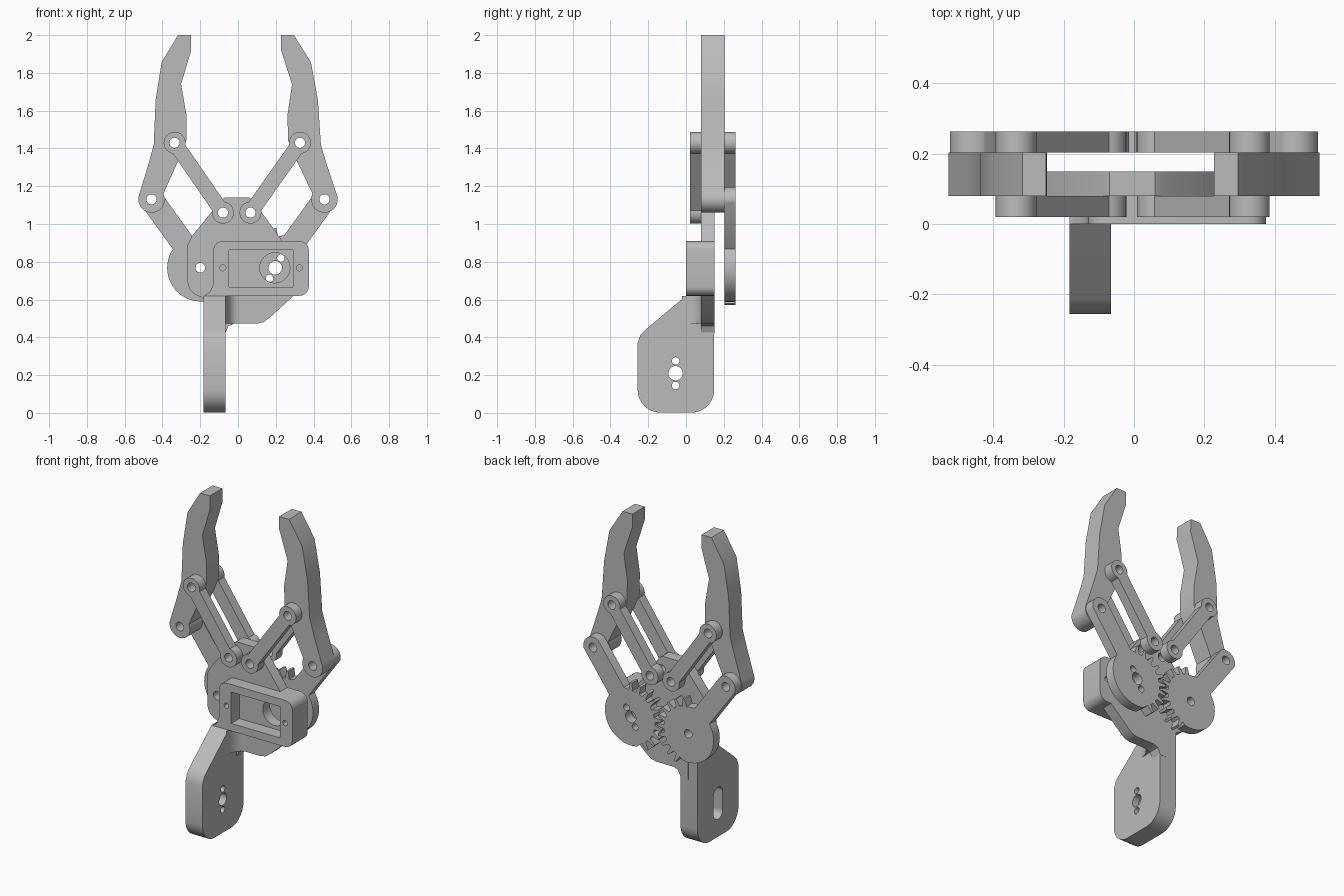
import bpy, bmesh, math
from mathutils import Matrix

if "Cube" in bpy.data.objects:
    bpy.data.objects.remove(bpy.data.objects["Cube"])

grey = bpy.data.materials.new("plain grey")
grey.diffuse_color = (0.5, 0.5, 0.5, 1)
grey.use_nodes = True
grey.node_tree.nodes["Principled BSDF"].inputs["Base Color"].default_value = grey.diffuse_color

# Plane frames: front profiles are (x, z) along y, side profiles are (y, z) along x
FRONT = Matrix(((1, 0, 0), (0, 0, -1), (0, 1, 0))).to_4x4()
SIDE = Matrix(((0, 0, 1), (1, 0, 0), (0, 1, 0))).to_4x4()
TOP = Matrix.Identity(4)


def arc(c, r, a0, a1, n=14):
    return [(c[0] + r * math.cos(math.radians(a0 + (a1 - a0) * i / n)),
             c[1] + r * math.sin(math.radians(a0 + (a1 - a0) * i / n))) for i in range(n + 1)]


def circle(c, r, n=24):
    return arc(c, r, 0, 360, n)[:-1]


def prism(name, loops, lo, hi, frame=FRONT):
    """Fill the first loop, leave the other loops as holes, and extrude from lo to hi."""
    cu = bpy.data.curves.new(name, 'CURVE')
    cu.dimensions = '2D'
    cu.fill_mode = 'BOTH'
    cu.extrude = (hi - lo) / 2
    for pts in loops:
        sp = cu.splines.new('POLY')
        sp.points.add(len(pts) - 1)
        for p, q in zip(sp.points, pts):
            p.co = (q[0], q[1], 0, 1)
        sp.use_cyclic_u = True
    tmp = bpy.data.objects.new(name + "_curve", cu)
    bpy.context.collection.objects.link(tmp)
    bpy.context.view_layer.update()
    dg = bpy.context.evaluated_depsgraph_get()
    me = bpy.data.meshes.new_from_object(tmp.evaluated_get(dg))
    bpy.data.objects.remove(tmp)
    mid = (lo + hi) / 2
    me.transform(frame @ Matrix.Translation((0, 0, -mid if frame is FRONT else mid)))
    bm = bmesh.new()
    bm.from_mesh(me)
    bmesh.ops.remove_doubles(bm, verts=bm.verts, dist=1e-5)
    bmesh.ops.recalc_face_normals(bm, faces=bm.faces)
    bm.to_mesh(me)
    bm.free()
    me.materials.clear()
    me.materials.append(grey)
    ob = bpy.data.objects.new(name, me)
    bpy.context.collection.objects.link(ob)
    bpy.ops.object.select_all(action='DESELECT')
    ob.select_set(True)
    bpy.context.view_layer.objects.active = ob
    bpy.ops.object.shade_smooth_by_angle(angle=math.radians(30))
    return ob


def link_outline(a, b, r, w):
    """Round-ended bar with half width w and end radius r."""
    phi = math.degrees(math.atan2(b[1] - a[1], b[0] - a[0]))
    da = math.degrees(math.asin(w / r))
    return (arc(a, r, phi + da, phi + 360 - da, 20)
            + arc(b, r, phi + 180 + da, phi + 540 - da, 20))


def gear_outline(c, end, phase):
    """Half-toothed gear disc carrying a round-ended crank arm."""
    phi = math.degrees(math.atan2(end[1] - c[1], end[0] - c[0]))
    pitch, root, tip, plain, w = 360 / 22, 0.166, 0.212, 0.178, 0.062
    da = math.degrees(math.asin(w / plain))
    pts = arc(c, plain, phi + da, phi + da + 1, 1)
    for k in range(-9, 10):
        t = 180 + (k + phase) * pitch
        if 84 < t < 250:
            for off, r in ((-.29, root), (-.12, tip), (.12, tip), (.29, root)):
                pts += arc(c, r, t + off * pitch, t, 1)[:1]
    pts += arc(c, plain, 256, phi + 360 - da, 20)
    return pts + arc(end, 0.066, phi - 70, phi + 70, 16)


def swap(pts):
    """Carry right-hand points to the left jaw, which is opened slightly further."""
    return [(-x - 0.025 * (z - 1.13), z) for x, z in pts]


# Jaw fingers, links and gears on both sides
HOLE = 0.027
low, high = (0.458, 1.13), (0.328, 1.43)
finger = [(0.228, 2.0), (0.296, 2.0), (0.386, 1.857), (0.423, 1.656), (0.439, 1.418),
          (0.471, 1.312)] + arc(low, 0.07, 25, -205, 20) + [
          (0.302, 1.354), (0.265, 1.444), (0.262, 1.577), (0.286, 1.74), (0.228, 1.92)]
for side in ("right", "left"):
    left = side == "left"
    put = swap if left else (lambda p: p)
    top_pin = put([high])[0]
    end = put([low])[0]
    base_pin = (-0.08, 1.06) if left else (0.066, 1.06)
    prism(side + "_finger", [put(finger), circle(end, HOLE), circle(top_pin, HOLE)], 0.08, 0.203)
    for where, y in (("front", 0.02), ("back", 0.203)):
        prism(f"{side}_{where}_link", [link_outline(base_pin, top_pin, 0.058, 0.04),
              circle(base_pin, HOLE), circle(top_pin, HOLE)], y, y + 0.06)
    c = (0.197, 0.768)
    outline = gear_outline(c, low, 0 if left else 0.5)
    holes = [circle(low, HOLE)]
    if left:
        outline = [(-x, z) for x, z in outline]
        holes = [circle((-0.458, 1.13), HOLE), circle((-0.199, 0.768), 0.026)]
    else:
        holes += [circle(c, 0.036), circle((0.227, 0.82), 0.02), circle((0.167, 0.712), 0.02)]
    prism(side + "_gear_arm", [outline] + holes, 0.203, 0.263)

# Base plate with the pivot holes and motor opening
screws = [circle((-0.08, 0.768), 0.016), circle((0.325, 0.768), 0.016)]
plate = ([(-0.245, 0.935), (-0.09, 1.125), (-0.07, 1.14), (0.06, 1.14), (0.08, 1.125), (0.235, 0.91)]
         + arc((0.325, 0.86), 0.05, 90, 0, 6) + arc((0.325, 0.67), 0.05, 0, -90, 6)
         + [(0.295, 0.62), (0.165, 0.502), (0.135, 0.48), (0.1, 0.472), (-0.02, 0.472),
            (-0.05, 0.46), (-0.069, 0.42), (-0.12, 0.42), (-0.12, 0.58), (-0.181, 0.602)]
         + arc((-0.18, 0.70), 0.087, 260, 180, 8) + [(-0.267, 0.89)])
prism("base_plate", [plate, circle((0.195, 0.768), 0.08), circle((-0.2, 0.768), 0.026),
      circle((-0.08, 1.06), HOLE), circle((0.066, 1.06), HOLE)] + screws, 0.08, 0.15)

# Motor housing frame in front of the plate
frame = ([(-0.18, 0.62), (-0.15, 0.64), (-0.135, 0.67), (-0.13, 0.70)]
         + arc((-0.08, 0.86), 0.05, 180, 90, 6) + arc((0.325, 0.86), 0.05, 90, 0, 6)
         + arc((0.325, 0.67), 0.05, 0, -90, 6))
pocket = [(-0.047, 0.667), (0.29, 0.667), (0.29, 0.862), (-0.047, 0.862)]
prism("motor_housing", [frame, pocket] + screws, 0.0, 0.08)

# Mounting arm: outer layer holds a slot, inner layer the three horn holes
mount = ([(0.149, 0.62), (0.0, 0.62), (-0.215, 0.44), (-0.24, 0.415), (-0.256, 0.37)]
         + arc((-0.136, 0.122), 0.12, 180, 270, 10) + arc((0.029, 0.122), 0.12, 270, 360, 10))
slot = link_outline((-0.055, 0.155), (-0.055, 0.265), 0.045, 0.0449)
prism("mount_outer", [mount, slot], -0.183, -0.11, SIDE)
prism("mount_inner", [mount, circle((-0.055, 0.21), 0.038), circle((-0.055, 0.275), 0.02),
      circle((-0.055, 0.145), 0.02)], -0.11, -0.066, SIDE)

# Concave web blending the mounting arm into the plate
web = [(-0.07, 0.085)] + [(0.0 - 0.066 * math.cos(t), -0.02 + 0.1 * math.sin(t))
                          for t in (i * math.pi / 16 for i in range(9))] + [(0.0, 0.085)]
prism("mount_web", [web], 0.472, 0.62, TOP)
